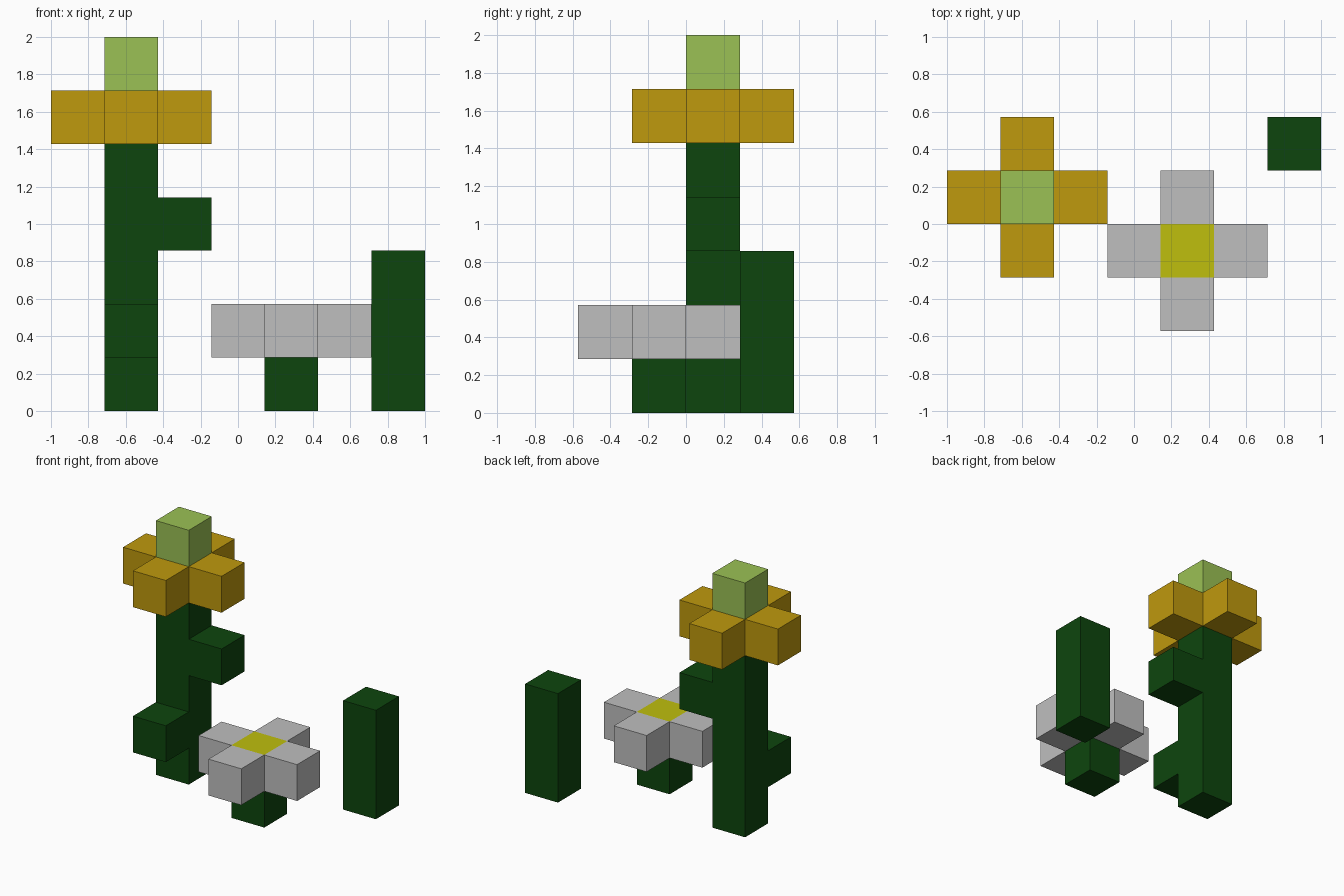
import bpy
import bmesh
from mathutils import Vector

cube = bpy.data.objects.get("Cube")
if cube:
    bpy.data.objects.remove(cube, do_unlink=True)

U = 2 / 7                              # edge of one block
ORIGIN = Vector((-1.0, -2 * U, 0.0))   # corner of the block grid


def material(name, rgb):
    mat = bpy.data.materials.new(name)
    mat.use_nodes = True
    colour = (*rgb, 1.0)
    mat.diffuse_color = colour
    bsdf = next(n for n in mat.node_tree.nodes if n.type == 'BSDF_PRINCIPLED')
    bsdf.inputs["Base Color"].default_value = colour
    return mat


STEM_GREEN = material("stem green", (0.004, 0.060, 0.004))
GOLD = material("petal gold", (0.521, 0.319, 0.004))
LIGHT_GREEN = material("bud light green", (0.328, 0.533, 0.089))
GREY = material("petal grey", (0.521, 0.521, 0.521))
YELLOW = material("centre yellow", (0.521, 0.521, 0.004))


def block(name, mat, cell, height=1):
    """Box one block wide and `height` blocks tall, starting at a grid cell."""
    bm = bmesh.new()
    bmesh.ops.create_cube(bm, size=1.0)
    bmesh.ops.scale(bm, vec=(U, U, U * height), verts=bm.verts)
    mesh = bpy.data.meshes.new(name)
    bm.to_mesh(mesh)
    bm.free()
    mesh.materials.append(mat)
    obj = bpy.data.objects.new(name, mesh)
    obj.location = ORIGIN + U * (Vector(cell) + Vector((0.5, 0.5, height / 2)))
    bpy.context.collection.objects.link(obj)
    return obj


def petals(name, mat, cell):
    """Four blocks in a cross around a centre cell."""
    x, y, z = cell
    for side, dx, dy in (("left", 1, 0), ("right", -1, 0),
                         ("front", 0, -1), ("back", 0, 1)):
        block(f"{name}_{side}", mat, (x + dx, y + dy, z))


# Tall flower: stem, two leaves, petals and bud
block("tall_stem", STEM_GREEN, (1, 2, 0), 5)
block("upper_leaf", STEM_GREEN, (2, 2, 3))
block("lower_leaf", STEM_GREEN, (1, 1, 1))
petals("gold_petal", GOLD, (1, 2, 5))
block("tall_flower_bud", LIGHT_GREEN, (1, 2, 5), 2)

# Short flower: stem, petals and flush centre
block("short_stem", STEM_GREEN, (4, 1, 0))
petals("grey_petal", GREY, (4, 1, 1))
block("short_flower_centre", YELLOW, (4, 1, 1))

# Bare stalk
block("bare_stalk", STEM_GREEN, (6, 3, 0), 3)
